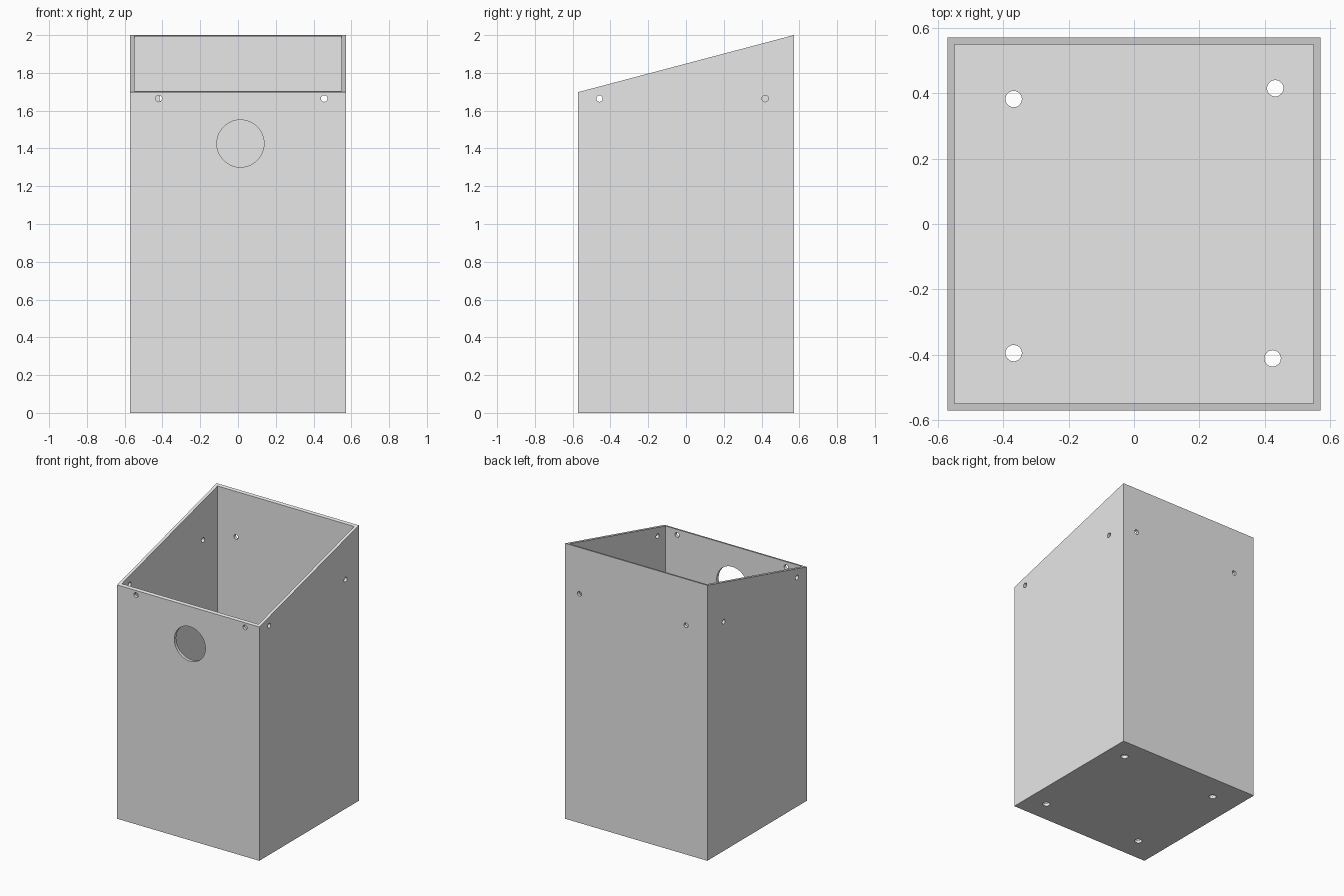
import bpy, bmesh
from math import radians
from mathutils import Matrix, Vector

HALF = 0.571      # half of the square footprint
WALL = 0.022      # board thickness
LOW, HIGH = 1.698, 2.0
DRILL_Z = 1.664

if "Cube" in bpy.data.objects:
    bpy.data.objects.remove(bpy.data.objects["Cube"], do_unlink=True)

grey = bpy.data.materials.new("plain grey")
grey.use_nodes = True
grey.diffuse_color = (0.8, 0.8, 0.8, 1)
grey.node_tree.nodes["Principled BSDF"].inputs["Base Color"].default_value = (0.8, 0.8, 0.8, 1)


def make_object(name, bm):
    bmesh.ops.recalc_face_normals(bm, faces=bm.faces)
    mesh = bpy.data.meshes.new(name)
    bm.to_mesh(mesh)
    bm.free()
    mesh.materials.append(grey)
    obj = bpy.data.objects.new(name, mesh)
    bpy.context.scene.collection.objects.link(obj)
    return obj


def prism(name, profile, half_width):
    """Extrude a side profile of (y, z) points across x."""
    bm = bmesh.new()
    face = bm.faces.new([bm.verts.new((-half_width, y, z)) for y, z in profile])
    ext = bmesh.ops.extrude_face_region(bm, geom=[face])
    verts = [v for v in ext["geom"] if isinstance(v, bmesh.types.BMVert)]
    bmesh.ops.translate(bm, verts=verts, vec=(2 * half_width, 0, 0))
    return make_object(name, bm)


def add_drill(bm, centre, axis, radius, segments=32):
    """Add a short cylinder that passes through one board."""
    turn = Vector((0, 0, 1)).rotation_difference(Vector(axis)).to_matrix().to_4x4()
    bmesh.ops.create_cone(bm, cap_ends=True, segments=segments, radius1=radius,
                          radius2=radius, depth=0.12,
                          matrix=Matrix.Translation(centre) @ turn)


def cut(target, cutter):
    cutter.hide_render = True
    mod = target.modifiers.new("cut", 'BOOLEAN')
    mod.operation = 'DIFFERENCE'
    mod.solver = 'EXACT'
    mod.object = cutter
    bpy.context.view_layer.objects.active = target
    bpy.ops.object.modifier_apply(modifier=mod.name)
    bpy.data.objects.remove(cutter, do_unlink=True)


# Box body with a sloping top
body = prism("box_body", [(-HALF, 0), (HALF, 0), (HALF, HIGH), (-HALF, LOW)], HALF)

# Hollow inside, open at the top
inner = HALF - WALL
cut(body, prism("cavity_cutter",
                [(-inner, WALL), (inner, WALL), (inner, 3), (-inner, 3)], inner))

# Entrance hole, screw holes in the walls and drain holes in the floor
drills = bmesh.new()
mid = HALF - WALL / 2
add_drill(drills, (0.013, -mid, 1.426), (0, 1, 0), 0.125, 64)
for side, places in ((-1, (-0.42, 0.456)), (1, (-0.4, 0.456))):
    for x in places:
        add_drill(drills, (x, side * mid, DRILL_Z), (0, 1, 0), 0.017)
for side, places in ((-1, (-0.458, 0.383)), (1, (-0.458, 0.419))):
    for y in places:
        add_drill(drills, (side * mid, y, DRILL_Z), (1, 0, 0), 0.017)
for x, y in ((-0.368, 0.382), (0.432, 0.415), (-0.368, -0.395), (0.424, -0.411)):
    add_drill(drills, (x, y, WALL / 2), (0, 0, 1), 0.025)
cut(body, make_object("drill_cutter", drills))

# Smooth hole walls, crisp board edges
bpy.ops.object.select_all(action='DESELECT')
body.select_set(True)
bpy.context.view_layer.objects.active = body
bpy.ops.object.shade_smooth_by_angle(angle=radians(30))
